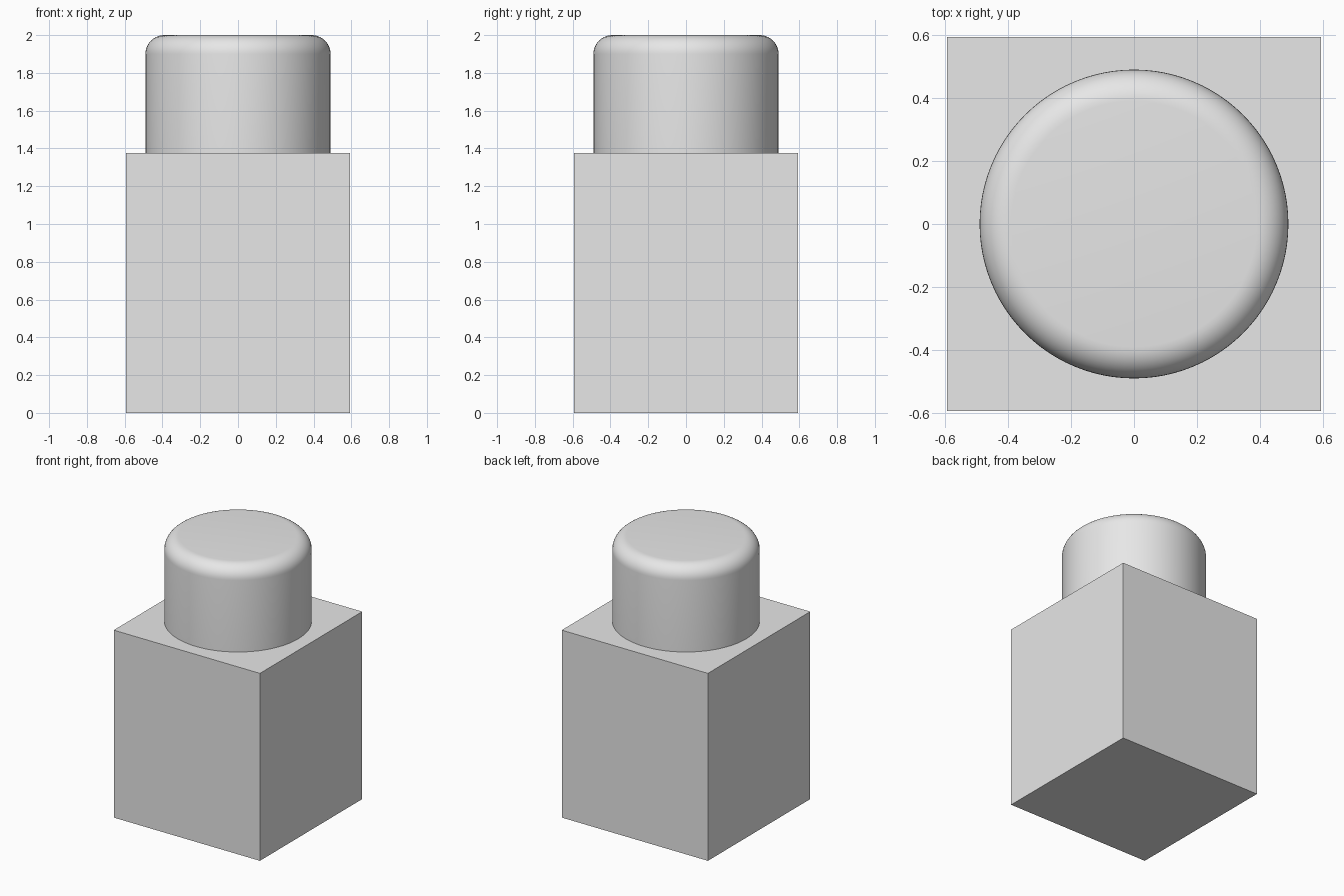
import bpy
import bmesh
import math

cube = bpy.data.objects.get("Cube")
if cube:
    bpy.data.objects.remove(cube, do_unlink=True)

HALF, BODY_TOP, TOP = 0.593, 1.375, 2.0
RADIUS, ROUND, SIDES = 0.49, 0.1, 96

grey = bpy.data.materials.new("light_grey")
grey.use_nodes = True
colour = (0.8, 0.8, 0.8, 1)
grey.diffuse_color = colour
grey.node_tree.nodes["Principled BSDF"].inputs["Base Color"].default_value = colour

# Square body block
bpy.ops.mesh.primitive_cube_add(size=1, location=(0, 0, BODY_TOP / 2))
body = bpy.context.object
body.name = "body_block"
body.scale = (2 * HALF, 2 * HALF, BODY_TOP)
bpy.ops.object.transform_apply(location=False, rotation=False, scale=True)
body.data.materials.append(grey)

# Round stud with a rounded upper rim
height = TOP - BODY_TOP
bpy.ops.mesh.primitive_cylinder_add(vertices=SIDES, radius=RADIUS, depth=height,
                                    location=(0, 0, BODY_TOP + height / 2))
stud = bpy.context.object
stud.name = "round_stud"
stud.data.materials.append(grey)
bm = bmesh.new()
bm.from_mesh(stud.data)
rim = [e for e in bm.edges if all(v.co.z > 0 for v in e.verts)]
bmesh.ops.bevel(bm, geom=rim, offset=ROUND, offset_type='OFFSET', segments=10,
                profile=0.5, affect='EDGES')
bm.to_mesh(stud.data)
bm.free()
bpy.ops.object.shade_smooth_by_angle(angle=math.radians(30))
